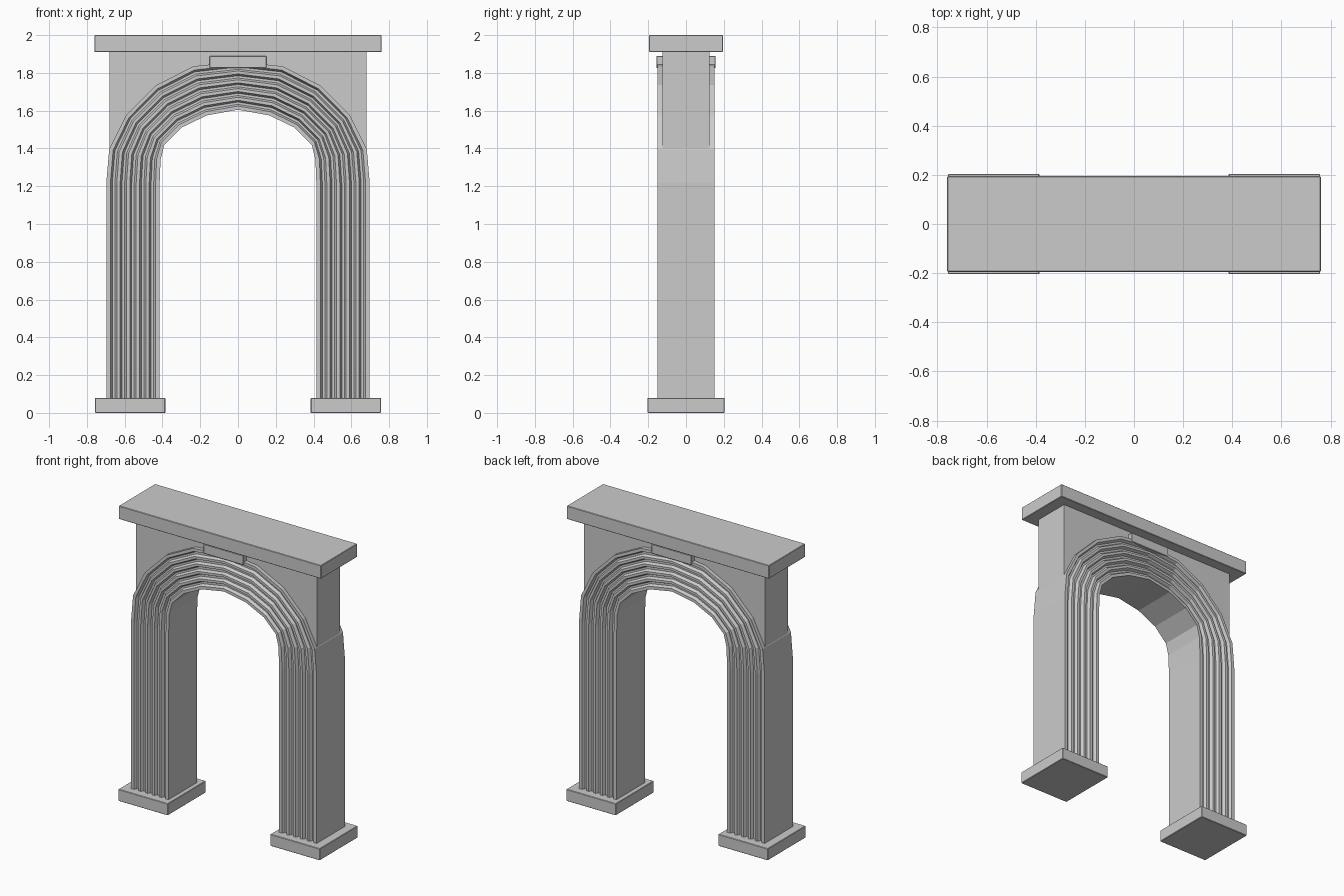
import bpy, bmesh

if "Cube" in bpy.data.objects:
    bpy.data.objects.remove(bpy.data.objects["Cube"])


def make_object(name, bm):
    bmesh.ops.recalc_face_normals(bm, faces=bm.faces)
    mesh = bpy.data.meshes.new(name)
    bm.to_mesh(mesh)
    bm.free()
    obj = bpy.data.objects.new(name, mesh)
    bpy.context.collection.objects.link(obj)
    return obj


def box(name, x0, x1, y, z0, z1, bevel=0.003):
    bm = bmesh.new()
    bmesh.ops.create_cube(bm, size=1)
    for v in bm.verts:
        v.co = ((x0 + x1) / 2 + v.co.x * (x1 - x0), v.co.y * 2 * y,
                (z0 + z1) / 2 + v.co.z * (z1 - z0))
    obj = make_object(name, bm)
    mod = obj.modifiers.new("edge_bevel", 'BEVEL')
    mod.width = bevel
    mod.segments = 1
    return obj


# Inner and outer edge of the arch, right half from the ground to the crown
inner = [(0.415, 0.04), (0.415, 1.21), (0.41, 1.34), (0.39, 1.42),
         (0.30, 1.51), (0.165, 1.575), (0, 1.605)]
outer = [(0.697, 0.04), (0.697, 1.22), (0.682, 1.395), (0.593, 1.575),
         (0.434, 1.735), (0.235, 1.835), (0, 1.86)]


def full(half):
    return half + [(-x, z) for x, z in reversed(half[:-1])]


stations = list(zip(full(inner), full(outer)))

# Fluted cross-section: (fraction from inner to outer, y)
HIGH, LOW, GROOVES = 0.152, 0.132, 5
pitch = 1 / (GROOVES + 0.5)
front = [(0, -HIGH)]
for i in range(GROOVES):
    s = (i + 0.42) * pitch
    front += [(s, -HIGH), (s + 0.2 * pitch, -LOW),
              (s + 0.46 * pitch, -LOW), (s + 0.66 * pitch, -HIGH)]
front.append((1, -HIGH))
section = front + [(t, -y) for t, y in reversed(front)]

# Fluted arch with legs, lofted along the stations
bm = bmesh.new()
rings = [[bm.verts.new((a[0] + (b[0] - a[0]) * t, y, a[1] + (b[1] - a[1]) * t))
          for t, y in section] for a, b in stations]
n = len(section)
for r0, r1 in zip(rings, rings[1:]):
    for i in range(n):
        j = (i + 1) % n
        bm.faces.new((r0[i], r0[j], r1[j], r1[i]))
bm.faces.new(rings[0])
bm.faces.new(rings[-1])
make_object("fluted_arch", bm)

# Wall above the arch, its lower edge hidden inside the arch
lower = full([((a[0] + 2 * b[0]) / 3, (a[1] + 2 * b[1]) / 3)
              for a, b in zip(inner[2:], outer[2:])])
outline = [(0.68, 1.93), (0.68, 1.39)] + lower + [(-0.68, 1.39), (-0.68, 1.93)]
bm = bmesh.new()
face = bm.faces.new([bm.verts.new((x, -0.125, z)) for x, z in outline])
geo = bmesh.ops.extrude_face_region(bm, geom=[face])["geom"]
bmesh.ops.translate(bm, vec=(0, 0.25, 0),
                    verts=[g for g in geo if isinstance(g, bmesh.types.BMVert)])
make_object("upper_wall", bm)

# Keystone block, top slab and the two plinths
box("keystone", -0.15, 0.15, 0.157, 1.825, 1.89)
box("top_slab", -0.76, 0.76, 0.195, 1.91, 2.0)
plinth = box("plinths", 0.385, 0.757, 0.204, 0, 0.08)
mirror = plinth.modifiers.new("mirror", 'MIRROR')
mirror.use_axis[0] = True
